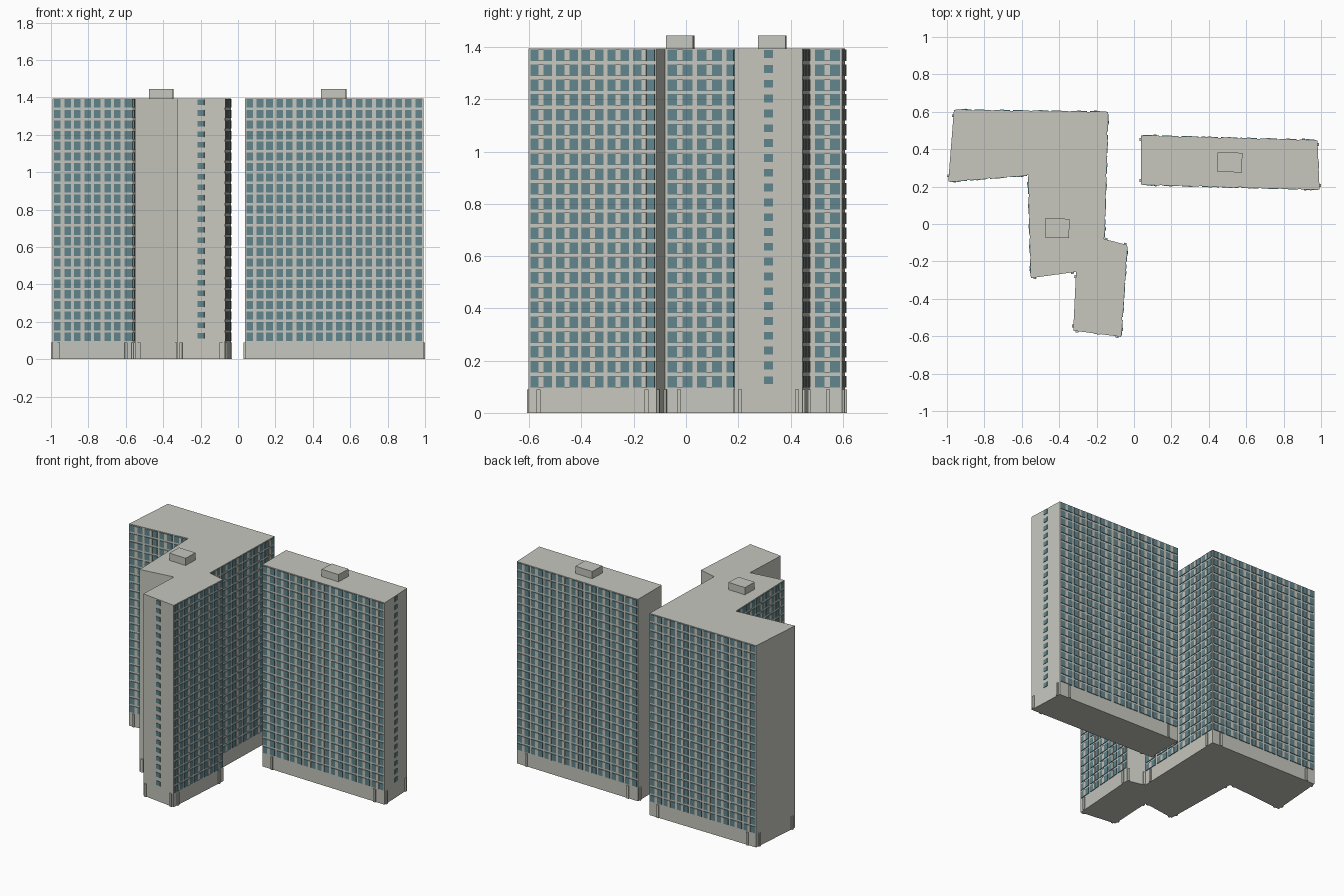
import bpy, bmesh, math
from mathutils import Vector, Matrix

cube = bpy.data.objects.get("Cube")
if cube:
    bpy.data.objects.remove(cube)

BASE, TOP, FLOORS = 0.09, 1.395, 23
STOREY = (TOP - BASE) / FLOORS


def material(name, color):
    m = bpy.data.materials.new(name)
    m.use_nodes = True
    m.diffuse_color = (*color, 1)
    m.node_tree.nodes["Principled BSDF"].inputs["Base Color"].default_value = (*color, 1)
    return m


concrete = material("pale concrete", (0.57, 0.57, 0.52))
glass = material("blue grey glass", (0.12, 0.235, 0.265))


def finish(bm, name, mat):
    bmesh.ops.recalc_face_normals(bm, faces=bm.faces)
    mesh = bpy.data.meshes.new(name)
    bm.to_mesh(mesh)
    bm.free()
    mesh.materials.append(mat)
    obj = bpy.data.objects.new(name, mesh)
    bpy.context.collection.objects.link(obj)
    return obj


def add_box(bm, center, size, angle=0):
    mat = (Matrix.Translation(center) @ Matrix.Rotation(angle, 4, 'Z')
           @ Matrix.Diagonal((*size, 1)))
    bmesh.ops.create_cube(bm, size=1, matrix=mat)


def tower_body(name, outline):
    bm = bmesh.new()
    face = bm.faces.new([bm.verts.new((x, y, 0)) for x, y in outline])
    top = bmesh.ops.extrude_face_region(bm, geom=[face])["geom"]
    verts = [v for v in top if isinstance(v, bmesh.types.BMVert)]
    bmesh.ops.translate(bm, verts=verts, vec=(0, 0, TOP))
    finish(bm, name, concrete)


def wall_details(name, p, q, kind):
    p, q = Vector((*p, 0)), Vector((*q, 0))
    along = q - p
    length = along.length
    angle = math.atan2(along.y, along.x)

    def plate(bm, t, z, width, height, out):
        # half of each plate is sunk into the wall
        add_box(bm, p + along * t + Vector((0, 0, z)), (width, out * 2, height), angle)

    # Base piers close to both corners
    bm = bmesh.new()
    for t in (0.08, 0.92):
        plate(bm, t, BASE / 2, 0.015, BASE, 0.008)
    finish(bm, name + "_piers", concrete)

    if kind == "blank":
        return
    panes, panels = bmesh.new(), bmesh.new()
    columns = round(length / 0.108)
    pitch = length / columns
    for floor in range(FLOORS):
        z = BASE + floor * STOREY
        if kind == "single":
            plate(panes, 0.5, z + 0.035, 0.035, 0.03, 0.003)
            continue
        for c in range(columns):
            t = (c + 0.5) / columns
            plate(panes, t, z + 0.03, pitch * 0.85, 0.044, 0.004)
            plate(panels, t, z + 0.03, pitch * 0.19, 0.044, 0.006)
    finish(panes, name + "_windows", glass)
    if kind == "full":
        finish(panels, name + "_window_panels", concrete)
    else:
        panels.free()


def tower(name, corners):
    outline = [(x, y) for x, y, _ in corners]
    tower_body(name + "_body", outline)
    for i, (x, y, kind) in enumerate(corners):
        wall_details(f"{name}_wall_{i + 1}", (x, y), outline[(i + 1) % len(outline)], kind)


def roof_house(name, x, y, width, depth):
    bm = bmesh.new()
    add_box(bm, (x, y, TOP + 0.025), (width, depth, 0.05), math.radians(-2))
    finish(bm, name, concrete)


# Stepped tower: each corner carries the style of the wall that starts there
tower("stepped_tower", [
    (-0.993, 0.227, "full"), (-0.564, 0.262, "full"), (-0.55, -0.289, "blank"),
    (-0.31, -0.256, "blank"), (-0.325, -0.57, "single"), (-0.07, -0.603, "full"),
    (-0.037, -0.112, "blank"), (-0.16, -0.08, "full"), (-0.14, 0.598, "full"),
    (-0.963, 0.609, "blank")])
roof_house("stepped_tower_roof_house", -0.41, -0.022, 0.128, 0.103)

# Slab tower
tower("slab_tower", [
    (0.037, 0.212, "full"), (0.992, 0.185, "single"),
    (0.981, 0.446, "full"), (0.037, 0.472, "blank")])
roof_house("slab_tower_roof_house", 0.512, 0.33, 0.132, 0.105)
